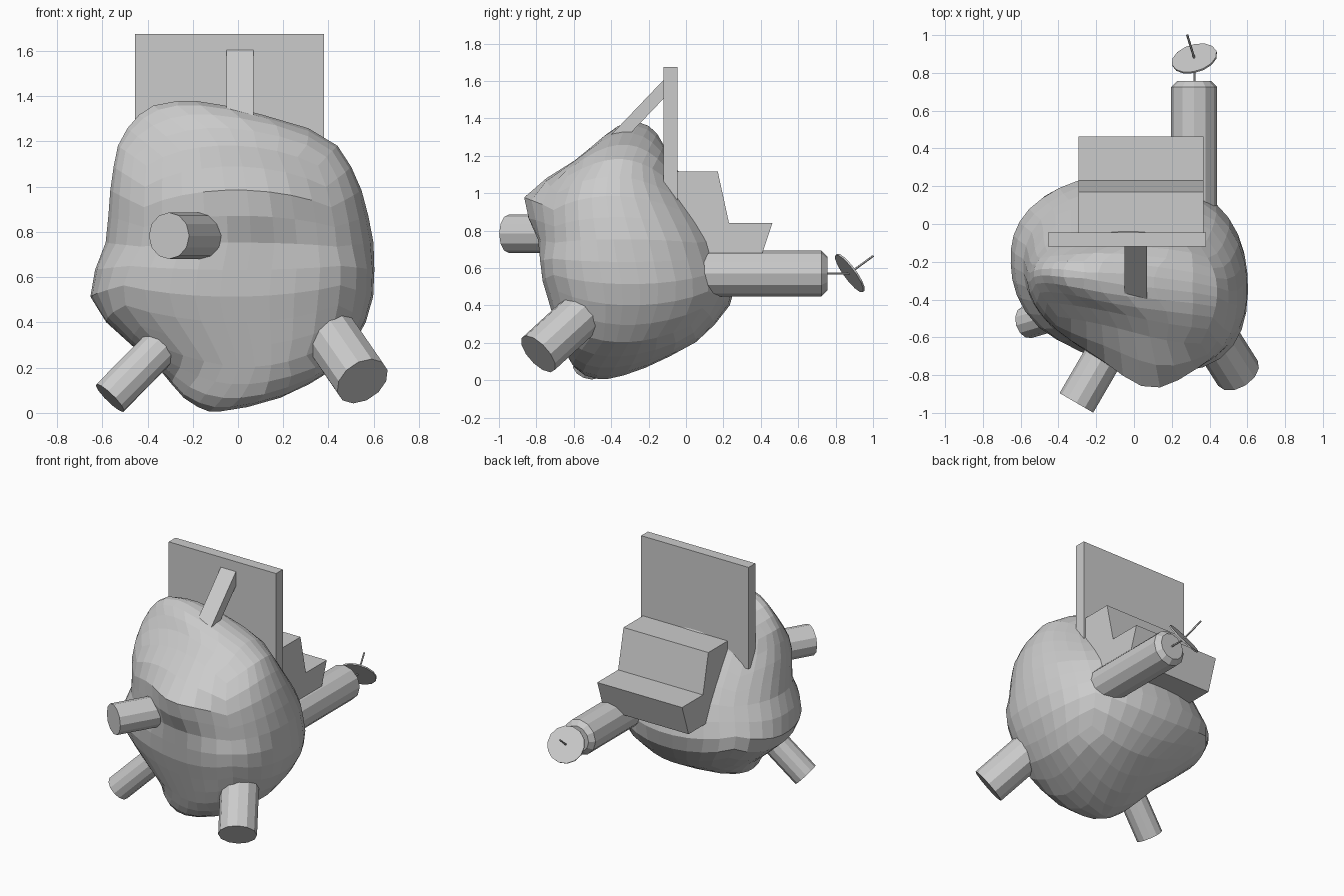
import bpy, bmesh, math
from mathutils import Vector

if "Cube" in bpy.data.objects:
    bpy.data.objects.remove(bpy.data.objects["Cube"])

def finish(bm, name):
    bmesh.ops.recalc_face_normals(bm, faces=bm.faces)
    me = bpy.data.meshes.new(name)
    bm.to_mesh(me)
    bm.free()
    ob = bpy.data.objects.new(name, me)
    bpy.context.collection.objects.link(ob)
    return ob

def tube(name, start, direction, stations, sides):
    """Round part along an axis; stations are (distance, radius)."""
    bm = bmesh.new()
    q = Vector(direction).to_track_quat('Z', 'Y')
    rings = []
    for d, r in stations:
        ring = []
        for i in range(sides):
            a = 2 * math.pi * i / sides
            ring.append(bm.verts.new(Vector(start) + q @ Vector((r * math.cos(a), r * math.sin(a), d))))
        rings.append(ring)
    for lo, hi in zip(rings, rings[1:]):
        for i in range(sides):
            j = (i + 1) % sides
            bm.faces.new((lo[i], lo[j], hi[j], hi[i]))
    bm.faces.new(rings[0])
    bm.faces.new(rings[-1])
    return finish(bm, name)

def prism(name, x0, x1, profile):
    """Side profile of (y, z) points extruded from x0 to x1."""
    bm = bmesh.new()
    a, b = [[bm.verts.new((x, y, z)) for y, z in profile] for x in (x0, x1)]
    bm.faces.new(a)
    bm.faces.new(b)
    for i in range(len(a)):
        j = (i + 1) % len(a)
        bm.faces.new((a[i], a[j], b[j], b[i]))
    return finish(bm, name)

# Rock cross-sections: z, x min, x max, y min, y max
LEVELS = [
    (0.00, -0.12, -0.11, -0.45, -0.44),
    (0.03, -0.19, 0.07, -0.55, -0.31),
    (0.08, -0.26, 0.23, -0.60, -0.18),
    (0.19, -0.34, 0.43, -0.65, 0.04),
    (0.34, -0.52, 0.54, -0.69, 0.20),
    (0.46, -0.645, 0.59, -0.72, 0.27),
    (0.56, -0.66, 0.605, -0.75, 0.265),
    (0.77, -0.58, 0.60, -0.76, 0.19),
    (0.95, -0.57, 0.56, -0.735, 0.07),
    (1.06, -0.557, 0.52, -0.67, -0.01),
    (1.19, -0.53, 0.435, -0.54, -0.08),
    (1.26, -0.49, 0.31, -0.47, -0.12),
    (1.33, -0.43, 0.07, -0.40, -0.16),
    (1.37, -0.36, -0.10, -0.34, -0.21),
    (1.385, -0.23, -0.22, -0.28, -0.27),
]

def section(z):
    for a, b in zip(LEVELS, LEVELS[1:]):
        if z <= b[0]:
            t = max(0, (z - a[0]) / (b[0] - a[0]))
            return [p + t * (q - p) for p, q in zip(a[1:], b[1:])]
    return LEVELS[-1][1:]

# Rock: gridded cube, rounded, then fitted to the cross-sections
bm = bmesh.new()
bmesh.ops.create_cube(bm, size=2)
bmesh.ops.subdivide_edges(bm, edges=bm.edges[:], cuts=8, use_grid_fill=True)
for v in bm.verts:
    d = Vector([math.tan(c * math.pi / 4) for c in v.co]).normalized()
    z = 0.6925 * (1 + d.z)
    x0, x1, y0, y1 = section(z)
    s = math.hypot(d.x, d.y)
    c, n = (d.x / s, d.y / s) if s > 1e-6 else (0, 0)
    e = 2.5 if n < 0 and z < 0.65 else 2.15  # squarer low front
    k = (abs(c) ** e + abs(n) ** e) ** (-1 / e) if s > 1e-6 else 0
    dx = k * c * (x1 - x0) / 2
    x = (x0 + x1) / 2 + dx
    y = (y0 + y1) / 2 + k * n * (y1 - y0) / 2 - 0.1 * (1 - n) * dx
    # knob on the front face
    y -= 0.14 * max(0, -n) * math.exp(-((x - 0.08) / 0.24) ** 2 - ((z - 0.97) / 0.15) ** 2)
    v.co = (x, y, z)
finish(bm, "rock")

# Thrusters set into the rock
tube("front_thruster", (-0.305, -0.947, 0.783), (0.5, 0.86, 0), [(0, 0.103), (0.32, 0.103)], 12)
tube("right_thruster", (0.55, -0.79, 0.14), (-0.42, 0.665, 0.61), [(0, 0.124), (0.35, 0.124)], 12)
tube("left_thruster", (-0.566, -0.52, 0.066), (0.68, 0.2, 0.69), [(0, 0.087), (0.38, 0.087)], 12)

# Rear module with chamfered end, antenna and dish
tube("rear_module", (0.318, -0.02, 0.57), (0, 1, 0), [(0, 0.122), (0.745, 0.122), (0.777, 0.09)], 12)
tube("antenna_stem", (0.32, 0.74, 0.57), (0, 1, 0), [(0, 0.006), (0.135, 0.006)], 6)
AIM = Vector((-0.24, 0.78, 0.57)).normalized()
C = Vector((0.32, 0.876, 0.573))
tube("dish", C - AIM * 0.005, AIM, [(0, 0.123), (0.01, 0.123)], 14)
tube("dish_feed", C, AIM, [(0, 0.006), (0.16, 0.006)], 6)

# Upright panel, its brace and the stepped block behind it
prism("panel", -0.455, 0.38, [(-0.12, 0.96), (-0.045, 0.96), (-0.045, 1.675), (-0.12, 1.675)])
prism("panel_brace", -0.05, 0.068, [(-0.12, 1.605), (-0.12, 1.505), (-0.345, 1.27), (-0.44, 1.27)])
prism("stepped_block", -0.293, 0.367, [(-0.045, 1.115), (0.17, 1.115), (0.23, 0.84), (0.462, 0.84),
                                       (0.39, 0.625), (-0.045, 0.625)])
